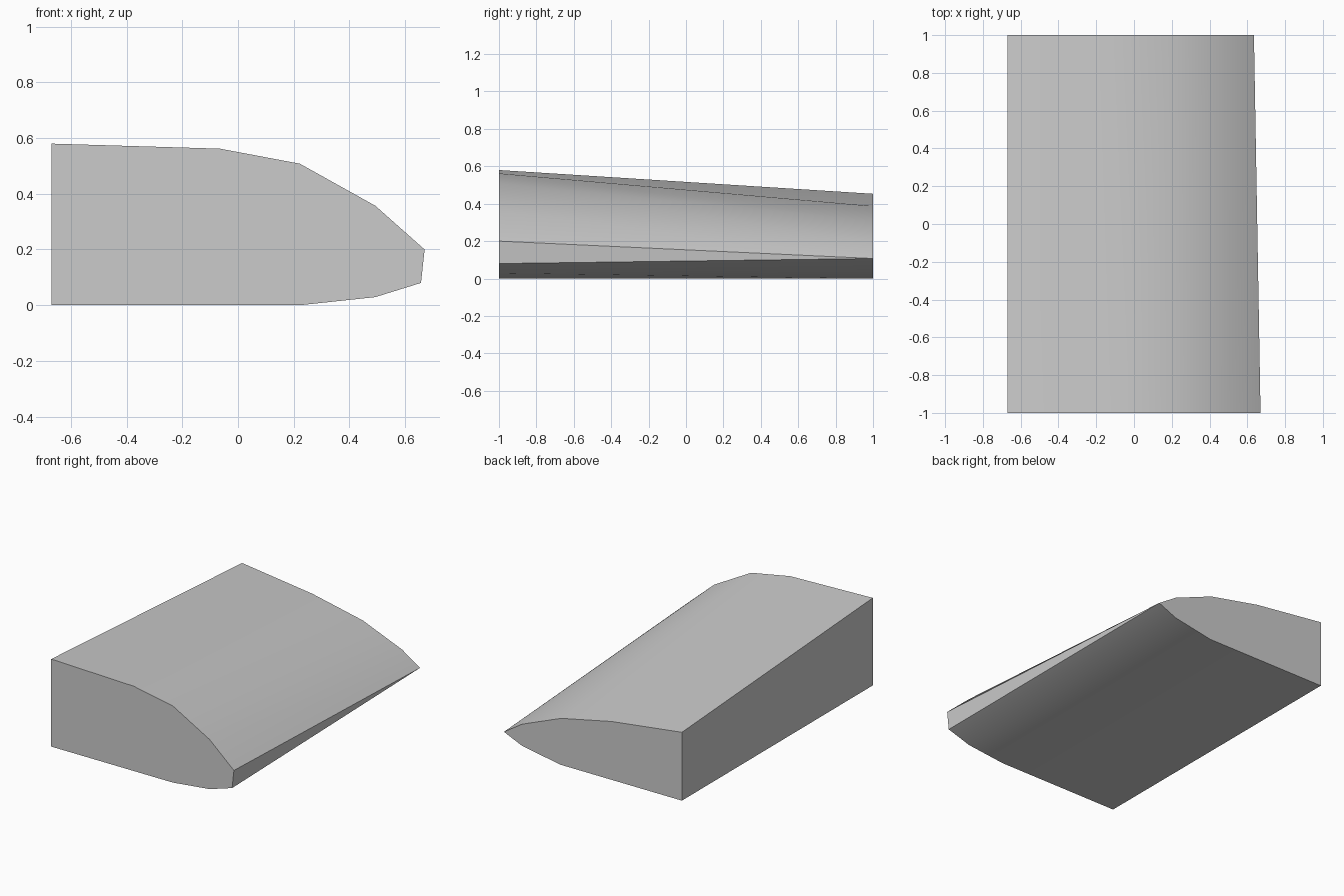
import bpy, bmesh, math

cube = bpy.data.objects.get("Cube")
if cube:
    bpy.data.objects.remove(cube)

# Single grey material
grey = bpy.data.materials.new("light_grey")
grey.use_nodes = True
colour = (0.6, 0.6, 0.6, 1)
grey.diffuse_color = colour
grey.node_tree.nodes["Principled BSDF"].inputs["Base Color"].default_value = colour

# End sections (x, z), from the flat root over the top to the nose and back below
front = [(-0.67, 0.58), (-0.065, 0.562), (0.222, 0.508), (0.493, 0.357),
         (0.67, 0.20), (0.657, 0.08), (0.493, 0.029), (0.222, 0), (-0.67, 0)]
back = [(-0.67, 0.453), (-0.155, 0.387), (0.215, 0.309), (0.503, 0.193),
        (0.635, 0.107), (0.635, 0.107), (0.503, 0.05), (0.222, 0), (-0.67, 0)]

# Loft between the two sections, then close the ends
bm = bmesh.new()
rings = [[bm.verts.new((x, y, z)) for x, z in section]
         for section, y in ((front, -1), (back, 1))]
for i in range(len(front)):
    j = (i + 1) % len(front)
    bm.faces.new((rings[0][i], rings[0][j], rings[1][j], rings[1][i]))
for ring in rings:
    bm.faces.new(ring)

# The blunt nose tapers to a single point at the back
bmesh.ops.remove_doubles(bm, verts=bm.verts, dist=0.001)
bmesh.ops.recalc_face_normals(bm, faces=bm.faces)

mesh = bpy.data.meshes.new("tapered_panel")
bm.to_mesh(mesh)
bm.free()
mesh.materials.append(grey)
panel = bpy.data.objects.new("tapered_panel", mesh)
bpy.context.collection.objects.link(panel)

# Smooth curved skins with crisp ends and nose
bpy.context.view_layer.objects.active = panel
panel.select_set(True)
bpy.ops.object.shade_smooth_by_angle(angle=math.radians(32))
